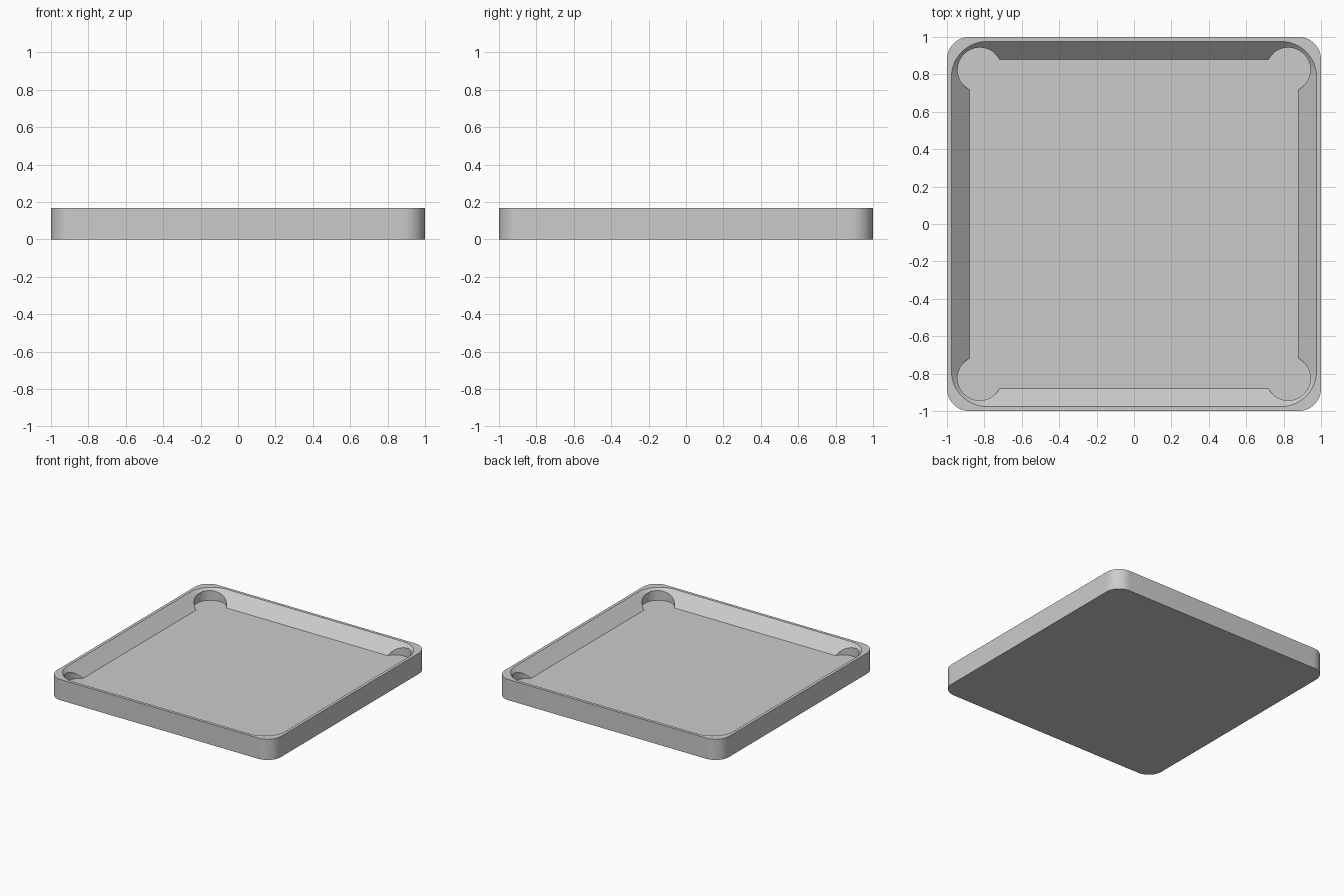
import bpy, bmesh, math

if "Cube" in bpy.data.objects:
    bpy.data.objects.remove(bpy.data.objects["Cube"])

HEIGHT, FLOOR = 0.167, 0.071
RIM, RIM_RADIUS = 0.976, 0.19
POCKET, POCKET_RADIUS = 0.824, 0.119

grey = bpy.data.materials.new("light_grey")
grey.use_nodes = True
colour = (0.6, 0.6, 0.6, 1)
grey.diffuse_color = colour
grey.node_tree.nodes["Principled BSDF"].inputs["Base Color"].default_value = colour


def rounded_square(half, radius, z, steps=16):
    """Points of a square outline with rounded corners."""
    points = []
    for corner in range(4):
        mid = math.radians(45 + 90 * corner)
        cx = math.copysign(half - radius, math.cos(mid))
        cy = math.copysign(half - radius, math.sin(mid))
        for i in range(steps + 1):
            a = math.radians(90 * corner + 90 * i / steps)
            points.append((cx + radius * math.cos(a), cy + radius * math.sin(a), z))
    return points


def loft(name, lower, upper):
    """Closed solid between two matching outlines."""
    bm = bmesh.new()
    a = [bm.verts.new(p) for p in lower]
    b = [bm.verts.new(p) for p in upper]
    n = len(a)
    bm.faces.new(a[::-1])
    bm.faces.new(b)
    for i in range(n):
        j = (i + 1) % n
        bm.faces.new((a[i], a[j], b[j], b[i]))
    bmesh.ops.recalc_face_normals(bm, faces=bm.faces)
    mesh = bpy.data.meshes.new(name)
    bm.to_mesh(mesh)
    bm.free()
    mesh.materials.append(grey)
    obj = bpy.data.objects.new(name, mesh)
    bpy.context.collection.objects.link(obj)
    return obj


def cut(target, cutter):
    """Subtract the cutter from the target and discard it."""
    cutter.hide_render = True
    bpy.ops.object.select_all(action="DESELECT")
    bpy.context.view_layer.objects.active = target
    target.select_set(True)
    mod = target.modifiers.new("cut", "BOOLEAN")
    mod.operation = "DIFFERENCE"
    mod.solver = "EXACT"
    mod.object = cutter
    bpy.ops.object.modifier_apply(modifier=mod.name)
    bpy.data.objects.remove(cutter)


# Tray block with rounded corners
tray = loft("tray", rounded_square(1, 0.12, 0), rounded_square(1, 0.12, HEIGHT))

# Recess whose walls slope in at 45 degrees
depth, over = HEIGHT - FLOOR, 0.01
cut(tray, loft("recess_cutter",
               rounded_square(RIM - depth, RIM_RADIUS - depth, FLOOR),
               rounded_square(RIM + over, RIM_RADIUS + over, HEIGHT + over)))

# Round upright pockets in the four corners
for sx in (-1, 1):
    for sy in (-1, 1):
        rings = [[(sx * POCKET + POCKET_RADIUS * math.cos(math.tau * i / 64),
                   sy * POCKET + POCKET_RADIUS * math.sin(math.tau * i / 64), z)
                  for i in range(64)] for z in (FLOOR, HEIGHT + 0.05)]
        cut(tray, loft("pocket_cutter", *rings))

# Merge flat areas, then shade curves smoothly with crisp edges
bm = bmesh.new()
bm.from_mesh(tray.data)
bmesh.ops.remove_doubles(bm, verts=bm.verts, dist=0.00005)
bmesh.ops.dissolve_limit(bm, angle_limit=math.radians(0.2), verts=bm.verts, edges=bm.edges)
bm.to_mesh(tray.data)
bm.free()
bpy.ops.object.shade_smooth_by_angle(angle=math.radians(25))
